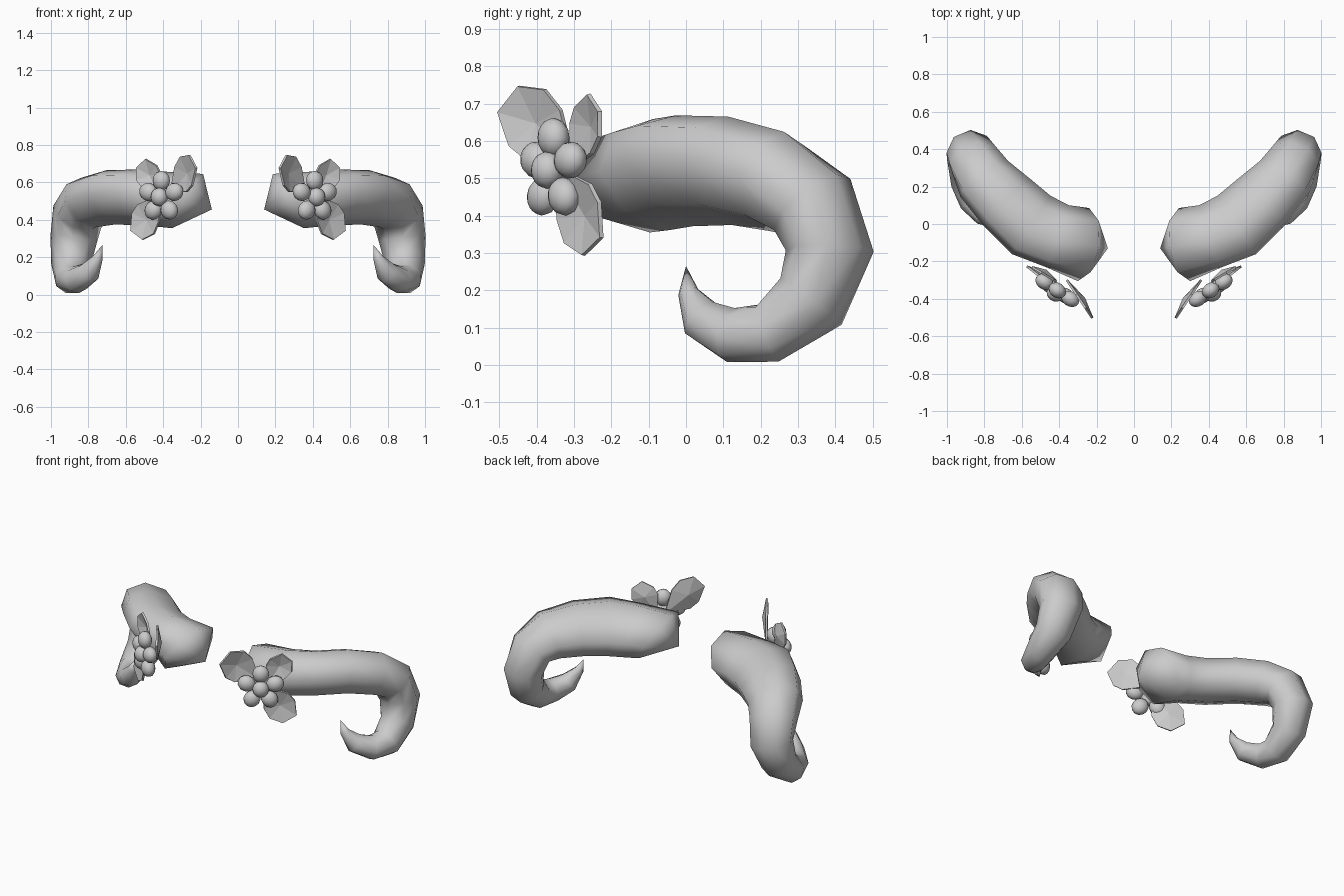
import bpy
import bmesh
from math import cos, sin, pi, radians
from mathutils import Vector, Matrix

cube = bpy.data.objects.get("Cube")
if cube:
    bpy.data.objects.remove(cube, do_unlink=True)

grey = bpy.data.materials.new("plain_grey")
grey.use_nodes = True
grey.diffuse_color = (0.6, 0.6, 0.6, 1)
grey.node_tree.nodes["Principled BSDF"].inputs["Base Color"].default_value = (0.6, 0.6, 0.6, 1)


def finish(name, bm, smooth=None, thickness=0):
    """Turn a bmesh into an object mirrored to both sides."""
    bmesh.ops.recalc_face_normals(bm, faces=bm.faces)
    mesh = bpy.data.meshes.new(name)
    bm.to_mesh(mesh)
    bm.free()
    obj = bpy.data.objects.new(name, mesh)
    bpy.context.collection.objects.link(obj)
    mesh.materials.append(grey)
    if smooth:
        bpy.ops.object.select_all(action="DESELECT")
        obj.select_set(True)
        bpy.context.view_layer.objects.active = obj
        bpy.ops.object.shade_smooth_by_angle(angle=radians(smooth))
    if thickness:
        solid = obj.modifiers.new("thickness", "SOLIDIFY")
        solid.thickness = thickness
        solid.offset = 0
    mirror = obj.modifiers.new("mirror", "MIRROR")
    mirror.use_axis = (True, False, False)
    mirror.use_mirror_merge = False
    return obj


# Curled horn: oval eight-sided rings (x, y, z, short radius, long radius)
# swept between a domed root and a pointed tip
RINGS = [
    (0.27, -0.11, 0.5, 0.163, 0.192), (0.41, -0.065, 0.51, 0.138, 0.178),
    (0.55, -0.005, 0.52, 0.134, 0.192), (0.682, 0.118, 0.52, 0.133, 0.18),
    (0.8, 0.24, 0.492, 0.13, 0.16), (0.855, 0.338, 0.43, 0.12, 0.138),
    (0.877, 0.385, 0.305, 0.113, 0.124), (0.892, 0.335, 0.17, 0.1, 0.106),
    (0.892, 0.22, 0.085, 0.083, 0.087), (0.86, 0.12, 0.08, 0.071, 0.073),
    (0.795, 0.045, 0.12, 0.059, 0.059), (0.75, 0.006, 0.195, 0.027, 0.027)]
ROOT = Vector((0.14, -0.13, 0.455))
TIP = Vector((0.725, 0, 0.265))
SIDES = 8

bm = bmesh.new()
centers = [Vector(r[:3]) for r in RINGS] + [TIP]
loops = []
for i, (x, y, z, short, long) in enumerate(RINGS):
    if i:
        tangent, side, tilt = centers[i + 1] - centers[i - 1], Vector((1, -1, 0)), radians(25)
    else:
        tangent, side, tilt = Vector((0.85, 0.13, 0.5)), Vector((0.156, -0.988, 0)), 0
    tangent.normalize()
    side = (side - tangent * side.dot(tangent)).normalized()
    down = tangent.cross(side)
    axis = side * cos(tilt) - down * sin(tilt)
    loop = []
    for k in range(SIDES):
        a = 2 * pi * k / SIDES
        spoke = side * cos(a) + down * sin(a)
        offset = spoke * short + axis * spoke.dot(axis) * (long - short)
        loop.append(bm.verts.new(centers[i] + offset * 1.03))
    loops.append(loop)
for lower, upper in zip(loops, loops[1:]):
    for k in range(SIDES):
        n = (k + 1) % SIDES
        bm.faces.new((lower[k], lower[n], upper[n], upper[k]))
for loop, end in ((loops[0], ROOT), (loops[-1], TIP)):
    point = bm.verts.new(end)
    for k in range(SIDES):
        bm.faces.new((loop[k], loop[(k + 1) % SIDES], point))
finish("horn", bm, smooth=75)

# Flower frame: across, up and outward directions
UP = Vector((0, 0, 1))
ACROSS = Vector((0.84, 0.55, 0)).normalized()
OUT = ACROSS.cross(UP)
CENTER = Vector((0.41, -0.355, 0.522))


def bead(bm, position, angle, size):
    """Add an ellipsoid whose long axis points along the angle."""
    radial = ACROSS * cos(angle) + UP * sin(angle)
    frame = Matrix((radial, OUT.cross(radial), OUT)).transposed().to_4x4()
    matrix = Matrix.Translation(position) @ frame @ Matrix.Diagonal((*size, 1))
    bmesh.ops.create_uvsphere(bm, u_segments=12, v_segments=8, radius=1, matrix=matrix)


# Five rounded petals around a bead
bm = bmesh.new()
for k in range(5):
    a = pi / 2 + k * 2 * pi / 5
    radial = ACROSS * cos(a) + UP * sin(a)
    bead(bm, CENTER + radial * 0.087, a, (0.053, 0.049, 0.04))
finish("flower_petals", bm, smooth=60)

bm = bmesh.new()
bead(bm, CENTER + OUT * 0.02, pi / 2, (0.05, 0.048, 0.042))
finish("flower_center", bm, smooth=60)

# Folded leaves behind the flower
RIM = [(0, 0), (0.12, 0.085), (0.18, 0.088), (0.26, 0.04),
       (0.25, -0.05), (0.18, -0.092), (0.11, -0.08)]


def leaf(name, origin, across, angle, scale):
    across = Vector(across).normalized()
    out = across.cross(UP)
    along = across * cos(angle) + UP * sin(angle)
    wide = out.cross(along)
    bm = bmesh.new()
    rim = [bm.verts.new(Vector(origin) + (along * l + wide * w) * scale) for l, w in RIM]
    fold = bm.verts.new(Vector(origin) + along * 0.16 * scale - out * 0.022)
    for k in range(len(rim)):
        bm.faces.new((rim[k], rim[(k + 1) % len(rim)], fold))
    finish(name, bm, thickness=0.012)


leaf("inner_leaf", (0.36, -0.3, 0.545), (0.56, 0.83, 0), radians(143), 1.06)
leaf("outer_leaf", (0.42, -0.305, 0.525), (0.84, 0.5, 0), radians(58), 0.83)
leaf("lower_leaf", (0.42, -0.345, 0.53), (0.8, 0.62, 0), radians(-53), 1.03)
